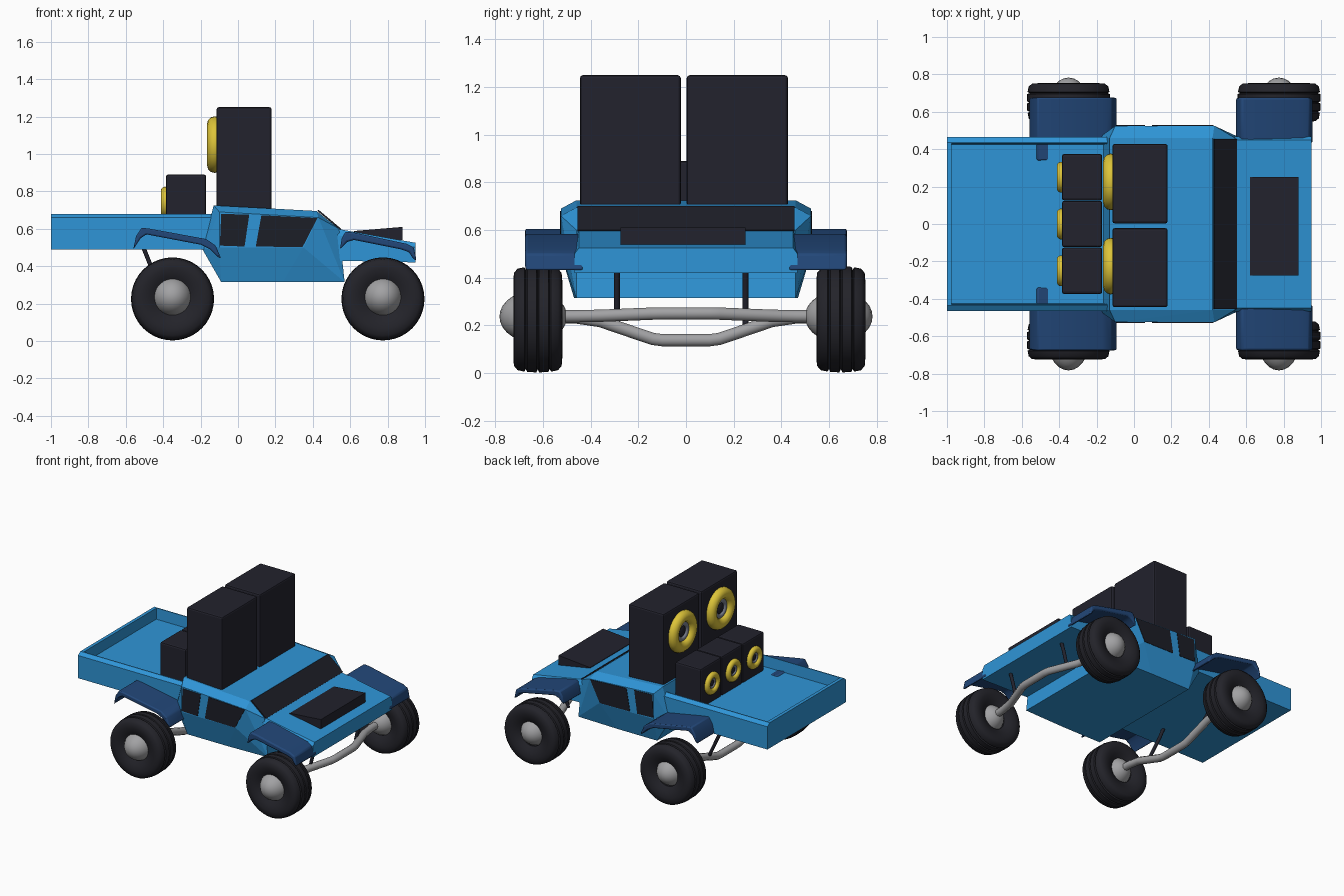
import bpy, bmesh, math
from mathutils import Vector, Matrix

if "Cube" in bpy.data.objects:
    bpy.data.objects.remove(bpy.data.objects["Cube"])


def material(name, rgb):
    m = bpy.data.materials.new(name)
    m.diffuse_color = (*rgb, 1)
    m.use_nodes = True
    m.node_tree.nodes["Principled BSDF"].inputs["Base Color"].default_value = m.diffuse_color
    return m


BLUE = material("body blue", (0.028, 0.30, 0.68))
NAVY = material("fender navy", (0.016, 0.063, 0.19))
BLACK = material("cabinet black", (0.016, 0.016, 0.026))
GLASS = material("window glass", (0.012, 0.013, 0.020))
RUBBER = material("tyre rubber", (0.017, 0.017, 0.023))
STEEL = material("axle grey", (0.36, 0.36, 0.37))
YELLOW = material("ring yellow", (0.72, 0.55, 0.04))
CONE = material("cone grey", (0.20, 0.22, 0.28))


def finish(name, bm, mat, smooth=False, bevel=0):
    bmesh.ops.recalc_face_normals(bm, faces=bm.faces)
    me = bpy.data.meshes.new(name)
    bm.to_mesh(me)
    bm.free()
    me.materials.append(mat)
    ob = bpy.data.objects.new(name, me)
    bpy.context.collection.objects.link(ob)
    if smooth:
        me.polygons.foreach_set("use_smooth", [True] * len(me.polygons))
        me.set_sharp_from_angle(angle=math.radians(40))
    if bevel:
        mod = ob.modifiers.new("Bevel", "BEVEL")
        mod.width, mod.segments = bevel, 2
        mod.limit_method = "ANGLE"
    return ob


def hull(name, pts, mat, mirror=False):
    if mirror:
        pts = pts + [(x, -y, z) for x, y, z in pts]
    bm = bmesh.new()
    for p in pts:
        bm.verts.new(p)
    bmesh.ops.convex_hull(bm, input=bm.verts)
    bmesh.ops.dissolve_limit(bm, angle_limit=0.01, verts=bm.verts, edges=bm.edges)
    return finish(name, bm, mat)


def box(name, lo, hi, mat, bevel=0):
    bm = bmesh.new()
    bmesh.ops.create_cube(bm, size=1)
    for v in bm.verts:
        v.co = [lo[i] + (v.co[i] + 0.5) * (hi[i] - lo[i]) for i in range(3)]
    return finish(name, bm, mat, bevel=bevel)


def prism(name, pts, to3d, depth, mat, smooth=False, bevel=0):
    """Extrude an outline; to3d places a 2D point on the start plane."""
    bm = bmesh.new()
    face = bm.faces.new([bm.verts.new(to3d(*p)) for p in pts])
    new = bmesh.ops.extrude_face_region(bm, geom=[face])["geom"]
    bmesh.ops.translate(bm, vec=depth, verts=[g for g in new if isinstance(g, bmesh.types.BMVert)])
    return finish(name, bm, mat, smooth, bevel)


def lathe(name, profile, axis, centre, mat, steps=40):
    """Revolve a closed (along, radius) loop around the x or y axis."""
    bm = bmesh.new()
    rings = []
    for i in range(steps):
        a = 2 * math.pi * i / steps
        c, s = math.cos(a), math.sin(a)
        rings.append([bm.verts.new(Vector(centre) + Vector(
            (r * c, t, r * s) if axis == "y" else (t, r * c, r * s))) for t, r in profile])
    n = len(profile)
    for i in range(steps):
        p, q = rings[i], rings[(i + 1) % steps]
        for j in range(n):
            k = (j + 1) % n
            bm.faces.new((p[j], p[k], q[k], q[j]))
    return finish(name, bm, mat, True)


def ring(name, centre, major, minor, mat):
    prof = [(minor * math.cos(a), major + minor * math.sin(a))
            for a in [2 * math.pi * i / 12 for i in range(12)]]
    return lathe(name, prof, "x", centre, mat, 32)


def ball(name, centre, scale, mat):
    bm = bmesh.new()
    bmesh.ops.create_uvsphere(bm, u_segments=24, v_segments=14, radius=1)
    bm.transform(Matrix.Translation(centre) @ Matrix.Diagonal((*scale, 1)))
    return finish(name, bm, mat, True)


def tube(name, pts, radius, mat):
    cu = bpy.data.curves.new(name, "CURVE")
    cu.dimensions = "3D"
    cu.bevel_depth, cu.bevel_resolution, cu.use_fill_caps = radius, 3, True
    sp = cu.splines.new("POLY")
    sp.points.add(len(pts) - 1)
    for p, co in zip(sp.points, pts):
        p.co = (*co, 1)
    cu.materials.append(mat)
    ob = bpy.data.objects.new(name, cu)
    bpy.context.collection.objects.link(ob)
    return ob


# Cabin and hood
hull("cabin", [(-.13, .46, .725), (.42, .46, .695), (-.1, .525, .69), (.43, .525, .66),
               (-.1, .525, .5), (.35, .525, .5), (-.13, .46, .66), (-.19, .46, .49),
               (-.09, .47, .315), (.24, .47, .315), (.57, .46, .315),
               (.55, .465, .42), (.54, .46, .6)], BLUE, True)
hull("hood", [(.5, .45, .605), (.54, .45, .597), (.95, .45, .525), (.5, .468, .57),
              (.95, .468, .5), (.95, .468, .42), (.5, .468, .43)], BLUE, True)
hull("hood_scoop", [(x, y, z) for y in (-.275, .25) for x, z in
                    ((.62, .55), (.62, .588), (.88, .61), (.88, .54))], BLACK)

# Windows as thin plates
hull("windshield", [(.424, .455, .696), (.43, .455, .702), (.546, .455, .594),
                    (.552, .455, .600)], GLASS, True)
panes = {"rear_window": [(-.09, .68), (.06, .675), (.035, .505), (-.097, .51)],
         "front_window": [(.125, .672), (.425, .657), (.345, .502), (.095, .505)]}
for name, pts in panes.items():
    for s in (-1, 1):
        prism(name, pts, lambda x, z: (x, s * .523, z), (0, s * .005, 0), GLASS)

# Open cargo bed
half = [(.465, .49), (.465, .66), (.437, .68), (.43, .68), (.425, .598)]
prism("cargo_bed", half + [(-y, z) for y, z in reversed(half)],
      lambda y, z: (-1, y, z), (.88, 0, 0), BLUE)
box("tailgate", (-1, -.436, .59), (-.975, .436, .68), BLUE)

# Fenders
rear = [(-.56, .49), (-.545, .56), (-.515, .606), (-.47, .6), (-.17, .545), (-.12, .51),
        (-.09, .44), (-.11, .45), (-.15, .49), (-.2, .515), (-.49, .57), (-.52, .55)]
front = [(.545, .49), (.555, .55), (.575, .585), (.62, .58), (.9, .52), (.94, .5),
         (.955, .43), (.935, .44), (.915, .475), (.87, .49), (.62, .54), (.585, .53)]
for name, pts, inner in (("rear_fender", rear, .34), ("front_fender", front, .43)):
    for s in (-1, 1):
        prism(name, pts, lambda x, z: (x, s * inner, z), (0, s * (.675 - inner), 0),
              NAVY, True, .014)

# Wheels: ribbed tyre and round hub
side = [(-.07, .085), (-.092, .12), (-.103, .16), (-.1, .195), (-.085, .213), (-.056, .219),
        (-.05, .208), (-.044, .221), (-.006, .222), (0, .21)]
tread = side + [(-t, r) for t, r in reversed(side[:-1])]
for x in (-.35, .775):
    for s, y in ((-1, -.622), (1, .65)):
        lathe("tyre", tread, "y", (x, y, .225), RUBBER)
        ball("hub", (x, s * .641, .237), (.107, .142, .107), STEEL)

# Bent axles: the rear one drops, the front one bows forward
for name, x, dx, dz in (("rear_axle", -.35, 0, -.1), ("front_axle", .775, .1, .012)):
    path = [(.6, 0), (.46, .05), (.36, .2), (.14, .95), (.1, 1)]
    path += [(-y, k) for y, k in reversed(path)]
    tube(name, [(x + dx * k, y, .238 + dz * k) for y, k in path], .027, STEEL)

# Shock absorbers
for y in (-.29, .25):
    tube("rear_shock", [(-.51, y, .51), (-.47, y, .41), (-.37, y, .2)], .012, BLACK)
    tube("front_shock", [(.86, y, .45), (.83, y, .36), (.8, y, .24)], .012, BLACK)


# Loudspeakers facing the back
def speaker(name, lo, hi, r, yc):
    box(name + "_cabinet", lo, hi, BLACK, .012)
    x, z = lo[0], (lo[2] + hi[2]) / 2
    if r > .1:
        z = 1.05
    ring(name + "_ring", (x - r * .06, yc, z), r * .73, r * .28, YELLOW)
    ring(name + "_cone", (x - r * .04, yc, z), r * .38, r * .12, CONE)
    ball(name + "_cap", (x, yc, z), (r * .15, r * .3, r * .3), BLACK)


speaker("large_speaker", (-.115, -.445, .70), (.18, -.022, 1.25), .15, -.225)
speaker("large_speaker", (-.115, .003, .70), (.18, .428, 1.25), .15, .225)
for y in (-.25, 0, .25):
    speaker("small_speaker", (-.385, y - .124, .595), (-.17, y + .124, .89), .082, y)
